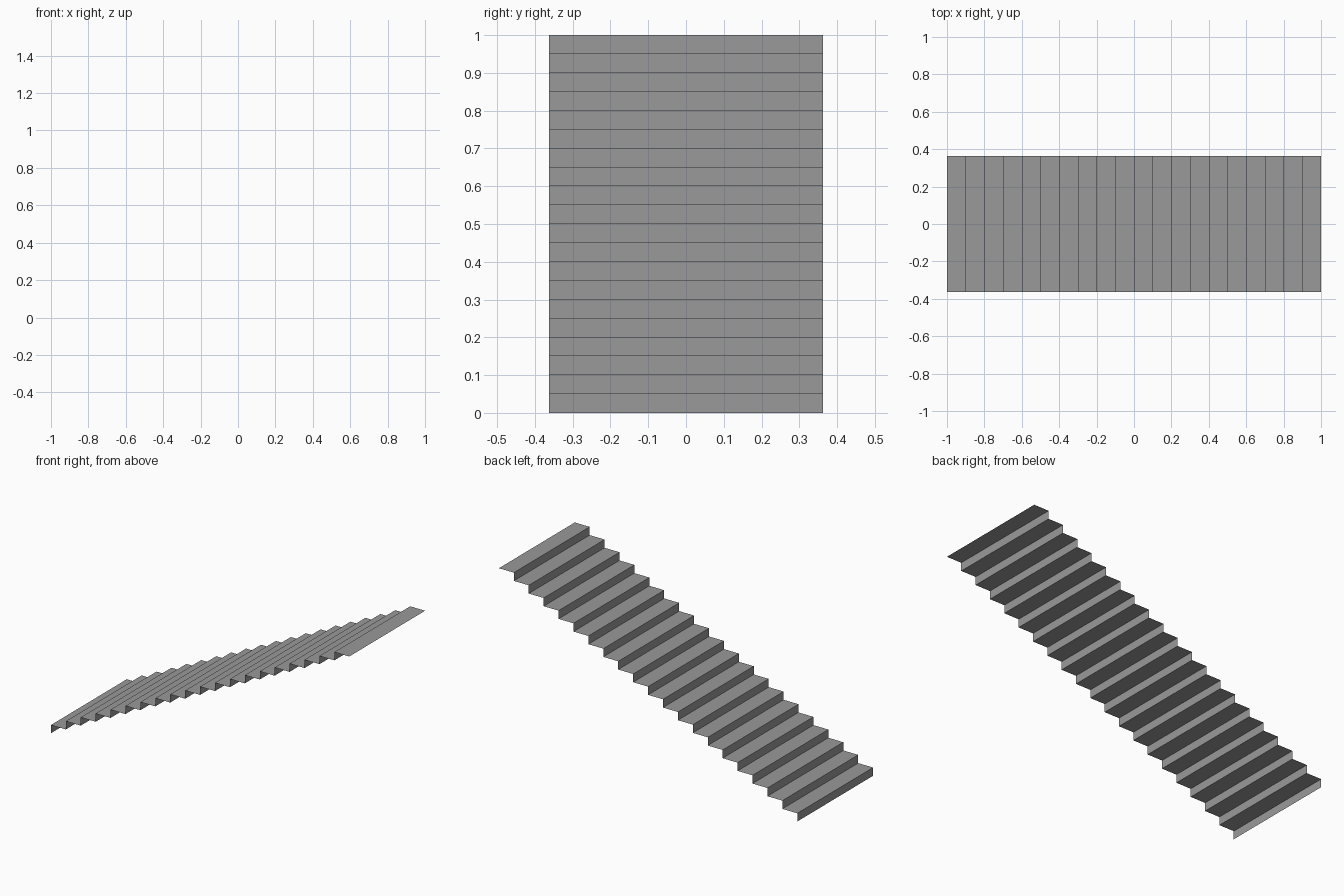
import bpy, bmesh

if "Cube" in bpy.data.objects:
    bpy.data.objects.remove(bpy.data.objects["Cube"])

STEPS = 20
RUN, RISE, HALF_WIDTH = 0.1, 0.05, 0.363

# Zigzag profile: each step is a riser followed by a tread
profile = [(-1.0, 0.0)]
for i in range(STEPS):
    x = -1.0 + i * RUN
    z = (i + 1) * RISE
    profile += [(x, z), (x + RUN, z)]

# Sweep the profile across the width as a thin open sheet
bm = bmesh.new()
near = [bm.verts.new((x, -HALF_WIDTH, z)) for x, z in profile]
far = [bm.verts.new((x, HALF_WIDTH, z)) for x, z in profile]
for i in range(len(profile) - 1):
    bm.faces.new((near[i], near[i + 1], far[i + 1], far[i]))
# Make the treads face up and the risers face the climber
for f in bm.faces:
    f.normal_update()
    if f.normal.z - f.normal.x < 0:
        f.normal_flip()

mesh = bpy.data.meshes.new("stair_flight")
bm.to_mesh(mesh)
bm.free()
stairs = bpy.data.objects.new("stair_flight", mesh)
bpy.context.collection.objects.link(stairs)

# Darker grey for the steps
grey = bpy.data.materials.new("dark_grey")
grey.diffuse_color = (0.32, 0.32, 0.32, 1.0)
grey.use_nodes = True
grey.node_tree.nodes["Principled BSDF"].inputs["Base Color"].default_value = grey.diffuse_color
mesh.materials.append(grey)
